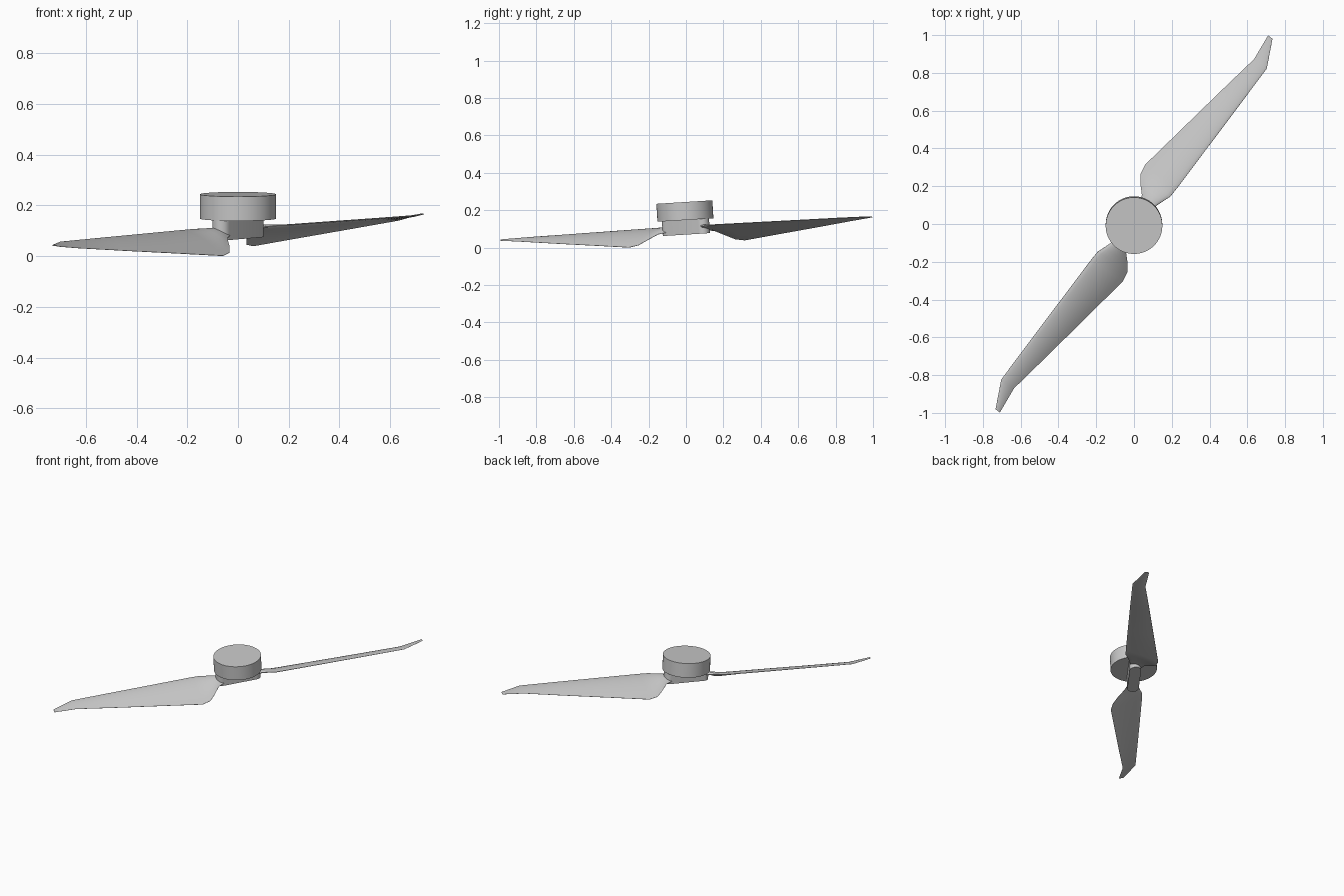
import bpy, bmesh, math
from mathutils import Matrix, Vector

cube = bpy.data.objects.get("Cube")
if cube:
    bpy.data.objects.remove(cube, do_unlink=True)

grey = bpy.data.materials.new("light_grey")
grey.use_nodes = True
COLOUR = (0.58, 0.58, 0.58, 1)
grey.diffuse_color = COLOUR
grey.node_tree.nodes["Principled BSDF"].inputs["Base Color"].default_value = COLOUR

# Whole rotor leans forward slightly about the blade plane
PIVOT = Vector((0, 0, 0.103))
TILT = (Matrix.Translation(PIVOT) @ Matrix.Rotation(0.0625, 4, "X")
        @ Matrix.Translation(-PIVOT))
SPAN = Vector((0.5855, 0.8107, 0))
ACROSS = Vector((0.8107, -0.5855, 0))


def place(u, v, z):
    """Point at distance u along the blade, v across it, at height z."""
    return SPAN * u + ACROSS * v + Vector((0, 0, z))


def finish(name, bm, turn=0):
    bmesh.ops.recalc_face_normals(bm, faces=bm.faces)
    bm.transform(TILT @ Matrix.Rotation(turn, 4, "Z"))
    mesh = bpy.data.meshes.new(name)
    bm.to_mesh(mesh)
    bm.free()
    mesh.materials.append(grey)
    obj = bpy.data.objects.new(name, mesh)
    bpy.context.collection.objects.link(obj)
    bpy.ops.object.select_all(action="DESELECT")
    obj.select_set(True)
    bpy.context.view_layer.objects.active = obj
    bpy.ops.object.shade_smooth_by_angle(angle=math.radians(30))


def loft(name, rings, turn=0):
    """Skin closed rings of points and cap both ends."""
    bm = bmesh.new()
    loops = [[bm.verts.new(p) for p in ring] for ring in rings]
    n = len(loops[0])
    for a, b in zip(loops, loops[1:]):
        for i in range(n):
            j = (i + 1) % n
            bm.faces.new((a[i], a[j], b[j], b[i]))
    bm.faces.new(loops[0])
    bm.faces.new(loops[-1])
    finish(name, bm, turn)


# Round motor cap
def circle(z, r=0.15, n=64):
    return [Vector((r * math.cos(math.tau * i / n), r * math.sin(math.tau * i / n), z))
            for i in range(n)]


loft("hub_cap", [circle(0.148), circle(0.244)])


# Rounded bar under the cap, running along the blades
def pill(z, half=0.11, r=0.037, n=16):
    pts = []
    for end in (0, 1):
        for i in range(n + 1):
            a = math.pi * (end + i / n) - math.pi / 2
            pts.append(place((half if end == 0 else -half) + r * math.cos(a),
                             r * math.sin(a), z))
    return pts


loft("hub_bar", [pill(0.07), pill(0.149)])

# Blade stations: distance, leading v and z, trailing v and z, thickness
STATIONS = [
    (0.09, 0.030, 0.110, -0.030, 0.090, 0.018),
    (0.148, 0.039, 0.112, -0.055, 0.080, 0.018),
    (0.19, 0.054, 0.113, -0.095, 0.053, 0.017),
    (0.23, 0.070, 0.113, -0.124, 0.029, 0.016),
    (0.286, 0.073, 0.113, -0.133, 0.020, 0.015),
    (0.55, 0.078, 0.111, -0.088, 0.042, 0.013),
    (0.82, 0.083, 0.109, -0.042, 0.064, 0.010),
    (1.08, 0.087, 0.107, 0.004, 0.086, 0.007),
    (1.226, 0.019, 0.104, -0.010, 0.100, 0.004),
]


def airfoil(u, lead_v, lead_z, trail_v, trail_z, thick, n=10):
    lead, trail = place(u, lead_v, lead_z), place(u, trail_v, trail_z)
    chord = trail - lead
    up = SPAN.cross(chord).normalized()
    if up.z < 0:
        up = -up

    def point(s, side):
        arch = 4 * s * (1 - s) * 0.05 * chord.length
        body = thick * (2.6 * math.sqrt(s) * (1 - s) + 0.1) / 2
        return lead + chord * s + up * (arch + side * body)

    steps = [(i / n) ** 1.5 for i in range(n + 1)]
    return [point(s, 1) for s in steps] + [point(s, -1) for s in reversed(steps)]


# Two matching blades, half a turn apart
for name, turn in (("back_blade", 0), ("front_blade", math.pi)):
    loft(name, [airfoil(*s) for s in STATIONS], turn)
